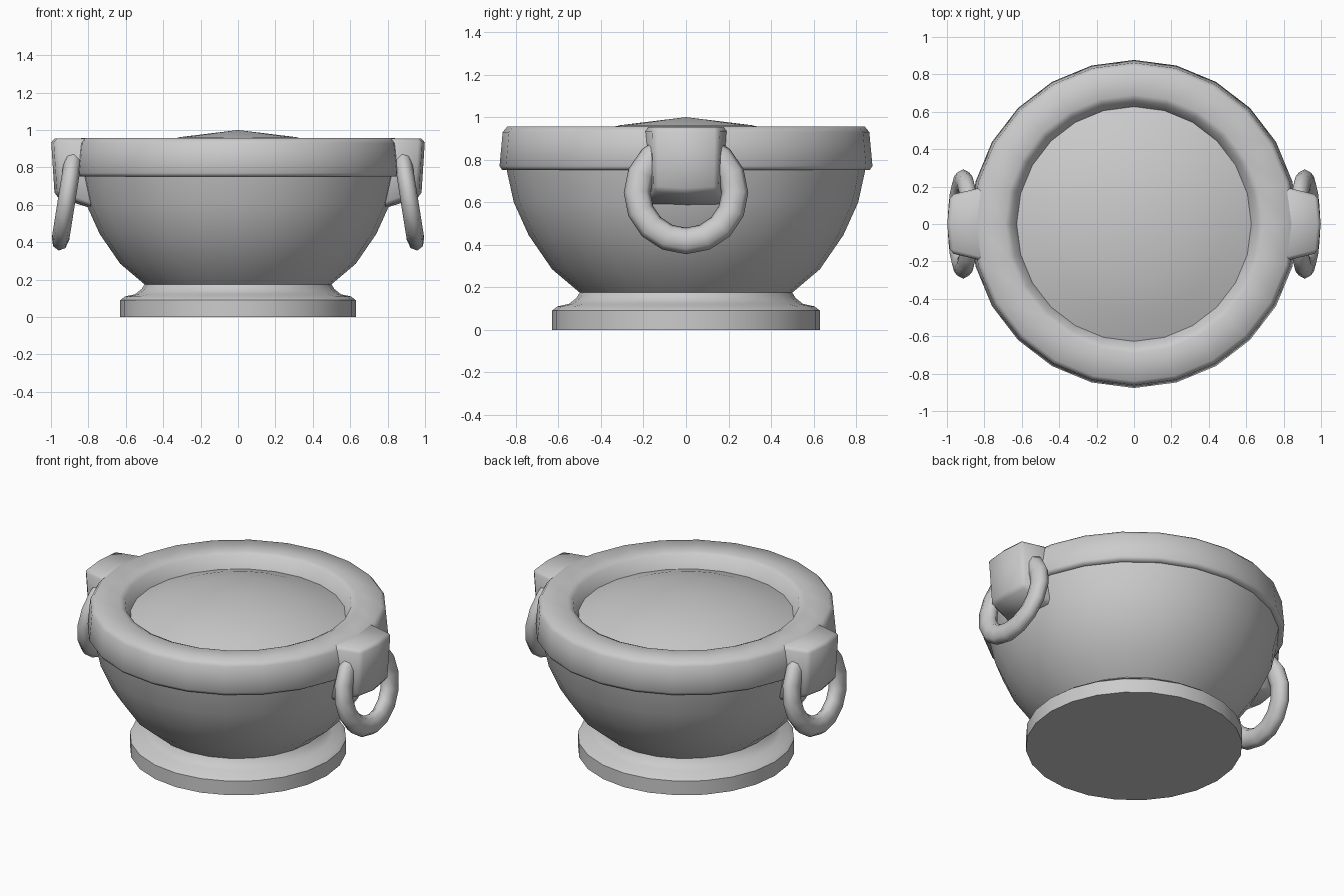
import bpy, bmesh, math
from mathutils import Matrix, Vector

cube = bpy.data.objects.get("Cube")
if cube:
    bpy.data.objects.remove(cube, do_unlink=True)

SIDES = 24

# One plain grey for everything
grey = bpy.data.materials.new("plain grey")
grey.use_nodes = True
colour = (0.6, 0.6, 0.6, 1)
grey.diffuse_color = colour
grey.node_tree.nodes["Principled BSDF"].inputs["Base Color"].default_value = colour


def finish(name, bm, angle=40):
    bmesh.ops.recalc_face_normals(bm, faces=bm.faces)
    mesh = bpy.data.meshes.new(name)
    bm.to_mesh(mesh)
    bm.free()
    mesh.materials.append(grey)
    obj = bpy.data.objects.new(name, mesh)
    bpy.context.collection.objects.link(obj)
    bpy.ops.object.select_all(action='DESELECT')
    obj.select_set(True)
    bpy.context.view_layer.objects.active = obj
    bpy.ops.object.shade_smooth_by_angle(angle=math.radians(angle))
    return obj


def lathe(name, profile, angle=40, closed=False):
    """Spin a (radius, height) profile around the z axis."""
    bm = bmesh.new()
    verts = [bm.verts.new((0, r, z)) for r, z in profile]
    pairs = list(zip(verts, verts[1:]))
    if closed:
        pairs.append((verts[-1], verts[0]))
    edges = [bm.edges.new(p) for p in pairs]
    bmesh.ops.spin(bm, geom=verts + edges, cent=(0, 0, 0), axis=(0, 0, 1),
                   angle=math.tau, steps=SIDES, use_duplicate=False)
    bmesh.ops.remove_doubles(bm, verts=bm.verts, dist=0.0005)
    return finish(name, bm, angle)


# Foot with a rounded step and a narrow neck
lathe("foot", [(0, 0), (0.63, 0), (0.63, 0.09), (0.605, 0.11),
               (0.55, 0.122), (0.515, 0.15), (0.5, 0.175)], 50)

# Bowl wall
lathe("bowl", [(0.5, 0.175), (0.63, 0.285), (0.74, 0.445),
               (0.81, 0.6), (0.845, 0.76)])

# Thick rim with softened corners
lathe("rim", [(0.83, 0.75), (0.865, 0.752), (0.877, 0.77), (0.862, 0.93),
              (0.84, 0.956), (0.69, 0.956), (0.66, 0.942), (0.62, 0.85)], 60, True)

# Domed contents
lathe("contents", [(0.63, 0.866), (0.48, 0.922), (0.31, 0.962), (0, 1.0)])


def lug(name, side):
    """Tapered block on the rim, sloping underneath towards the bowl."""
    bm = bmesh.new()
    # Each section runs across y at a given x: half width, bottom, top
    sections = [(0.72, 0.22, 0.19, 0.57), (0.985, 0.155, 0.15, 0.655)]
    rings = []
    for x, top_half, low_half, low in sections:
        lean = 0.02 if x > 0.9 else 0
        nose = 0.015 if x > 0.9 else 0
        points = [(x, -top_half, 0.954), (x + nose, 0, 0.954), (x, top_half, 0.954),
                  (x - lean, low_half, low), (x + nose - lean, 0, low - 0.01),
                  (x - lean, -low_half, low)]
        rings.append([bm.verts.new((side * px, py, pz)) for px, py, pz in points])
    inner, outer = rings
    for i in range(6):
        j = (i + 1) % 6
        bm.faces.new((inner[i], inner[j], outer[j], outer[i]))
    for ring in rings:
        bm.faces.new((ring[0], ring[1], ring[4], ring[5]))
        bm.faces.new((ring[1], ring[2], ring[3], ring[4]))
    bmesh.ops.recalc_face_normals(bm, faces=bm.faces)
    sharp = [e for e in bm.edges if e.calc_face_angle(0) > math.radians(35)]
    bmesh.ops.bevel(bm, geom=sharp, offset=0.02, segments=1, affect='EDGES')
    finish(name, bm, 60)


def ring_handle(name, side, major=16, minor=8):
    """Slightly flattened ring hanging from a lug, leaning outwards."""
    bm = bmesh.new()
    pose = (Matrix.Translation((side * 0.913, 0, 0.645))
            @ Matrix.Rotation(side * math.radians(-9), 4, 'Y'))
    loops = []
    for i in range(major):
        a = math.tau * i / major
        loop = []
        for k in range(minor):
            b = math.tau * k / minor
            r = 0.23 + 0.063 * math.cos(b)
            p = Vector((0.047 * math.sin(b), r * math.cos(a), r * math.sin(a)))
            loop.append(bm.verts.new(pose @ p))
        loops.append(loop)
    for i in range(major):
        one, two = loops[i], loops[(i + 1) % major]
        for k in range(minor):
            n = (k + 1) % minor
            bm.faces.new((one[k], two[k], two[n], one[n]))
    finish(name, bm, 60)


for label, side in (("left", 1), ("right", -1)):
    lug(label + "_lug", side)
    ring_handle(label + "_ring", side)
